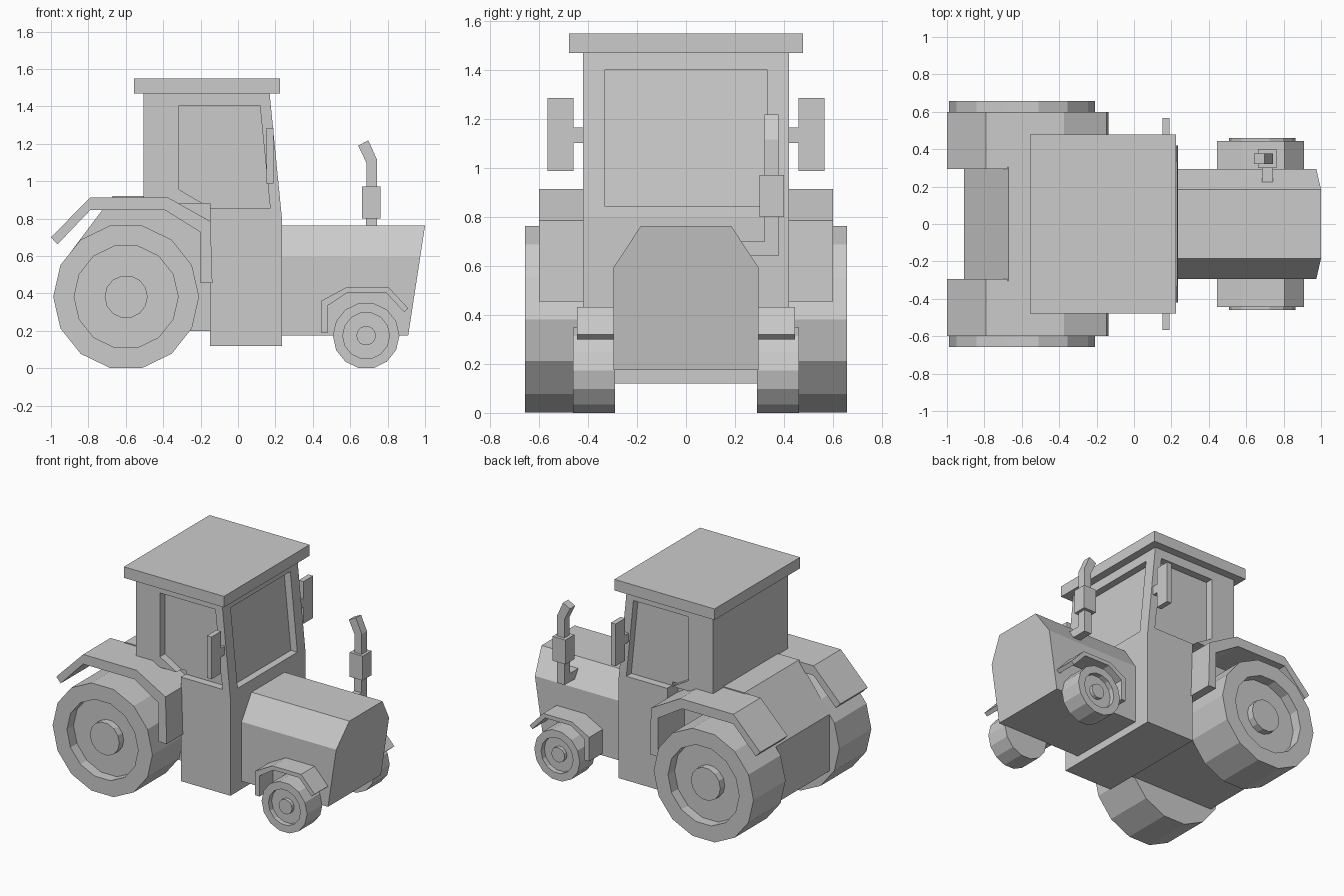
import bpy, bmesh, math

if "Cube" in bpy.data.objects:
    bpy.data.objects.remove(bpy.data.objects["Cube"])


def prism(name, ring_a, ring_b):
    """Solid between two matching rings of 3D points."""
    bm = bmesh.new()
    a = [bm.verts.new(p) for p in ring_a]
    b = [bm.verts.new(p) for p in ring_b]
    bm.faces.new(a)
    bm.faces.new(b)
    n = len(a)
    for i in range(n):
        j = (i + 1) % n
        bm.faces.new((a[i], a[j], b[j], b[i]))
    return finish(name, bm)


def finish(name, bm):
    bmesh.ops.recalc_face_normals(bm, faces=bm.faces)
    mesh = bpy.data.meshes.new(name)
    bm.to_mesh(mesh)
    bm.free()
    obj = bpy.data.objects.new(name, mesh)
    bpy.context.collection.objects.link(obj)
    return obj


def side_prism(name, pts, y0, y1):
    """Side-view (x, z) profile extruded along y."""
    return prism(name, [(x, y0, z) for x, z in pts], [(x, y1, z) for x, z in pts])


def box(name, x0, x1, y0, y1, z0, z1):
    return side_prism(name, [(x0, z0), (x1, z0), (x1, z1), (x0, z1)], y0, y1)


def wheel(name, s, cx, cz, profile, n=14):
    """Lathe an open (radius, y) profile about the y axis."""
    bm = bmesh.new()
    rings = []
    for r, y in profile:
        ring = []
        for i in range(n):
            t = 2 * math.pi * i / n
            ring.append(bm.verts.new((cx + r * math.cos(t), s * y, cz + r * math.sin(t))))
        rings.append(ring)
    for a, b in zip(rings, rings[1:]):
        for i in range(n):
            j = (i + 1) % n
            bm.faces.new((a[i], a[j], b[j], b[i]))
    bm.faces.new(rings[0])
    bm.faces.new(rings[-1])
    return finish(name, bm)


def cut(obj, cutter):
    cutter.hide_render = True
    mod = obj.modifiers.new("cut", 'BOOLEAN')
    mod.operation = 'DIFFERENCE'
    mod.solver = 'EXACT'
    mod.object = cutter
    bpy.context.view_layer.objects.active = obj
    bpy.ops.object.modifier_apply(modifier=mod.name)
    bpy.data.objects.remove(cutter)


# Cab with recessed side windows and windscreen
cab = side_prism("cab", [(-.505, 1.48), (.168, 1.48), (.235, .8), (.235, .12),
                         (-.15, .12), (-.15, .88), (-.505, .88)], -.42, .42)
window = [(-.315, 1.405), (.117, 1.405), (.172, .855), (-.145, .855), (-.315, .955)]
for s in (1, -1):
    cut(cab, side_prism("window_cutter", window, s * .365, s * .6))
cut(cab, side_prism("windscreen_cutter",
                    [(.125, 1.4), (.3, 1.4), (.355, .845), (.18, .845)], -.333, .333))

# Roof slab
box("roof", -.557, .225, -.478, .478, 1.47, 1.548)

# Rear body between the big wheels
side_prism("rear_body", [(-.14, .2), (-.14, .92), (-.67, .92), (-.91, .6), (-.91, .2)],
           -.305, .305)

# Hood with chamfered top and raked nose
section = [(-.295, .175), (.295, .175), (.295, .595), (.185, .762), (-.185, .762), (-.295, .595)]
prism("hood", [(.2, y, z) for y, z in section],
      [(.91 + (z - .175) * .153, y, z) for y, z in section])

rear_fender = [(-1, .7), (-.79, .913), (-.375, .913), (-.147, .785), (-.137, .455),
               (-.2, .455), (-.2, .727), (-.39, .845), (-.79, .845), (-.965, .662)]
front_fender = [(.445, .19), (.445, .36), (.58, .433), (.805, .433), (.91, .32),
                (.888, .3), (.79, .405), (.587, .405), (.48, .335), (.48, .19)]

for s, side in ((-1, "right"), (1, "left")):
    # Wheels with recessed rims and raised hubs
    wheel("rear_wheel_" + side, s, -.598, .382,
          [(.39, .3), (.39, .658), (.278, .658), (.278, .585), (.115, .585), (.115, .635)])
    wheel("front_wheel_" + side, s, .685, .174,
          [(.178, .29), (.178, .461), (.125, .461), (.125, .425), (.052, .425), (.052, .45)])
    # Fenders
    side_prism("rear_fender_" + side, rear_fender, s * .295, s * .6)
    side_prism("front_fender_" + side, front_fender, s * .28, s * .445)
    # Mirrors
    box("mirror_" + side, .153, .19, s * .46, s * .566, .987, 1.285)
    box("mirror_arm_" + side, .155, .188, s * .4, s * .462, 1.102, 1.165)

# Exhaust: elbow from the hood, muffler, bent stack
elbow = [(.2, .64), (.378, .64), (.378, .82), (.32, .82), (.32, .7), (.2, .7)]
prism("exhaust_elbow", [(.684, y, z) for y, z in elbow], [(.743, y, z) for y, z in elbow])
box("muffler", .662, .763, .3, .4, .8, .972)
side_prism("exhaust_stack", [(.686, .95), (.743, .95), (.743, 1.115), (.697, 1.218),
                             (.642, 1.19), (.686, 1.1)], .32, .378)
